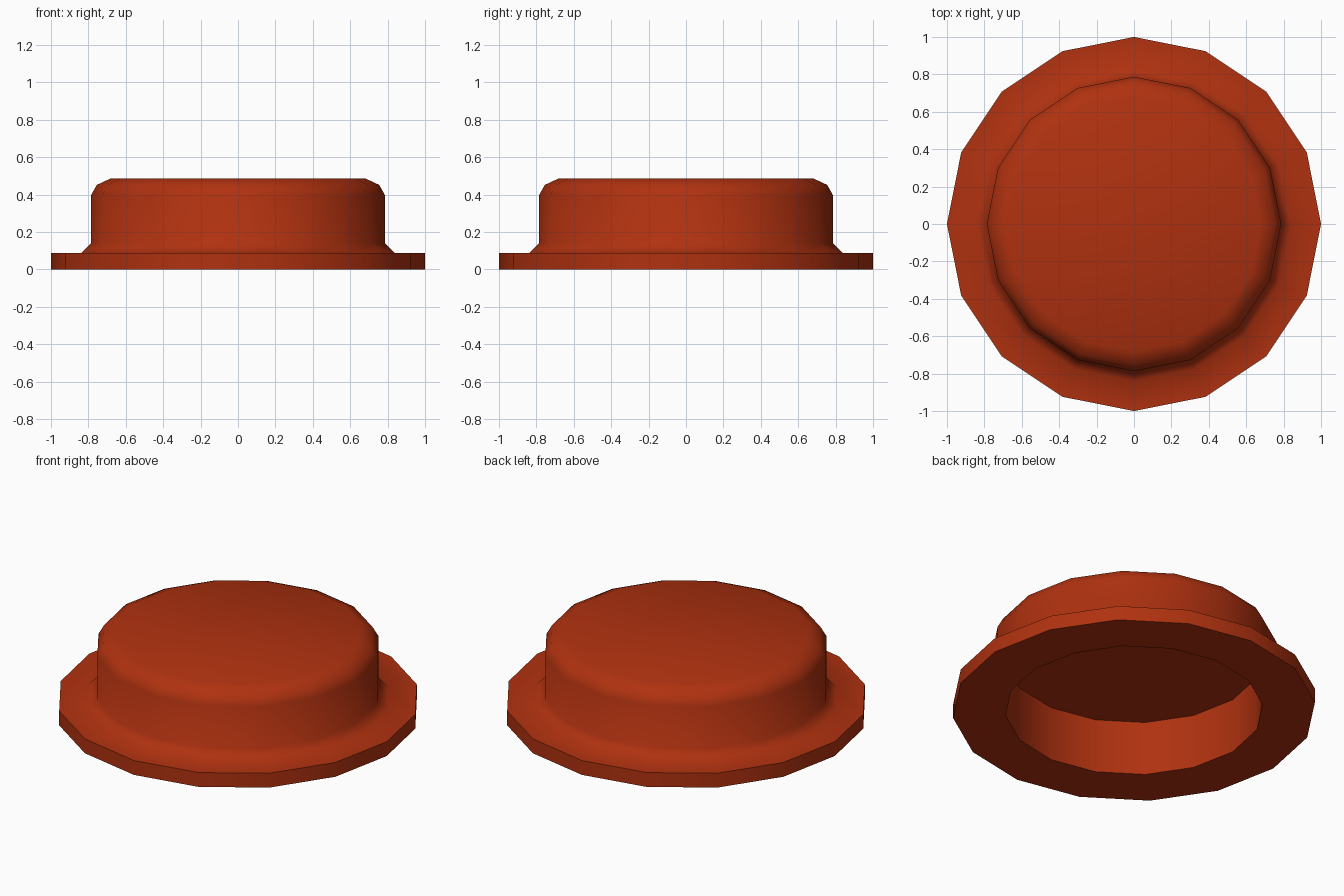
import bpy, bmesh
from math import cos, sin, tau, radians

cube = bpy.data.objects.get("Cube")
if cube:
    bpy.data.objects.remove(cube, do_unlink=True)

SIDES = 16

# Rust red paint
paint = bpy.data.materials.new("rust_red")
paint.use_nodes = True
colour = (0.43, 0.031, 0.005, 1)
paint.diffuse_color = colour
paint.node_tree.nodes["Principled BSDF"].inputs["Base Color"].default_value = colour

# Radius and height, from the recess ceiling out around the flange to the top
profile = [
    (0.71, 0.33), (0.71, 0),                  # recess
    (1, 0), (1, 0.087),                       # flange
    (0.84, 0.087), (0.787, 0.14),             # fillet
    (0.787, 0.395), (0.755, 0.452), (0.68, 0.487),  # wall and bevelled top edge
]


def lathe(name, points):
    bm = bmesh.new()
    rings = [[bm.verts.new((r * cos(tau * i / SIDES), r * sin(tau * i / SIDES), z))
              for i in range(SIDES)] for r, z in points]
    for a, b in zip(rings, rings[1:]):
        for i in range(SIDES):
            j = (i + 1) % SIDES
            bm.faces.new((a[i], a[j], b[j], b[i]))
    # Close the recess ceiling and the top
    bm.faces.new(rings[0])
    bm.faces.new(rings[-1])
    bmesh.ops.recalc_face_normals(bm, faces=bm.faces)
    mesh = bpy.data.meshes.new(name)
    bm.to_mesh(mesh)
    bm.free()
    mesh.materials.append(paint)
    obj = bpy.data.objects.new(name, mesh)
    bpy.context.collection.objects.link(obj)
    return obj


cap = lathe("flanged_cap", profile)
bpy.ops.object.select_all(action="DESELECT")
cap.select_set(True)
bpy.context.view_layer.objects.active = cap
bpy.ops.object.shade_smooth_by_angle(angle=radians(60))
